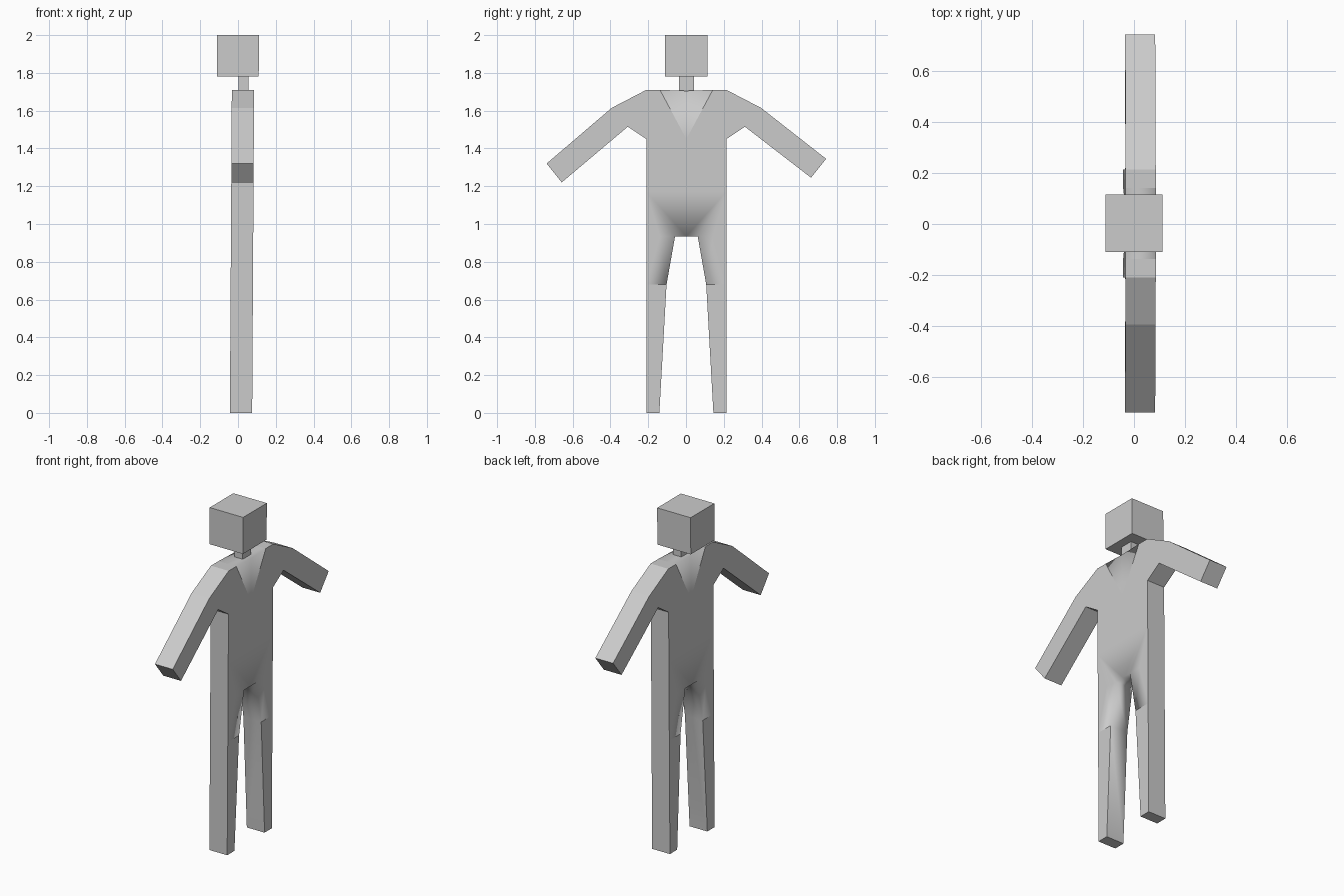
import bpy, bmesh

cube = bpy.data.objects.get("Cube")
if cube:
    bpy.data.objects.remove(cube)

GREY = (0.6, 0.6, 0.6, 1)
mat = bpy.data.materials.new("plain grey")
mat.use_nodes = True
mat.diffuse_color = GREY
mat.node_tree.nodes["Principled BSDF"].inputs["Base Color"].default_value = GREY


def lean(x, z):
    """Whole figure leans very slightly towards +x."""
    return x + 0.006 * (z - 1)


def finish(bm, name):
    bmesh.ops.recalc_face_normals(bm, faces=bm.faces)
    mesh = bpy.data.meshes.new(name)
    bm.to_mesh(mesh)
    bm.free()
    mesh.materials.append(mat)
    obj = bpy.data.objects.new(name, mesh)
    bpy.context.collection.objects.link(obj)
    return obj


def box(name, low, high):
    bm = bmesh.new()
    bmesh.ops.create_cube(bm, size=1)
    for v in bm.verts:
        x, y, z = (l + (h - l) * (c + 0.5) for l, h, c in zip(low, high, v.co))
        v.co = (lean(x, z), y, z)
    return finish(bm, name)


# Half outline of the flat body (y, z), from neck down the arm and leg to the crotch
half = {
    "a": (0, 1.705), "b": (0.14, 1.71), "c": (0.212, 1.71), "d": (0.395, 1.615),
    "e": (0.74, 1.32), "f": (0.66, 1.22), "g": (0.31, 1.515), "h": (0.212, 1.45),
    "i": (0.212, 1.17), "j": (0.212, 0.68), "k": (0.212, 0), "l": (0.143, 0),
    "m": (0.105, 0.68), "n": (0.06, 0.935), "o": (0, 0.935),
    "p": (0, 1.17), "q": (0, 1.45), "r": (0.14, 0.935),
}
rim = "abcdefghijklmno"
# chest, shoulder, arm, torso, hip, thigh and leg panels
panels = ["abq", "bchq", "cdgh", "defg", "qhip", "pirno", "ijr", "rjmn", "jklm"]
layers = (-0.037, 0.081)

bm = bmesh.new()
verts = {}


def vert(key, side, x):
    y, z = half[key]
    if side > 0 and key in "ef":
        z += 0.025
    tag = (key, side if y else 0, x)
    if tag not in verts:
        verts[tag] = bm.verts.new((lean(x, z), side * y + 0.002, z))
    return verts[tag]


for side in (-1, 1):
    for x in layers:
        for panel in panels:
            bm.faces.new([vert(k, side, x) for k in panel])
    for k1, k2 in zip(rim, rim[1:]):
        bm.faces.new([vert(k, side, x) for k, x in
                      zip((k1, k2, k2, k1), (layers[0],) * 2 + (layers[1],) * 2)])

# Smooth blends at neckline, crotch and inner thighs; other edges stay sharp
for f in bm.faces:
    f.smooth = True
for side in (-1, 1):
    sharp = [k1 + k2 for k1, k2 in zip(rim, rim[1:]) if k1 + k2 not in ("ab", "mn", "no")]
    sharp += ["jm", "bq"] + (["ir", "rn"] if side > 0 else [])
    for x in layers:
        for k1, k2 in sharp:
            edge = bm.edges.get((vert(k1, side, x), vert(k2, side, x)))
            if edge:
                edge.smooth = False
    for k in "bcdefghkl":
        bm.edges.get([vert(k, side, x) for x in layers]).smooth = False
finish(bm, "body")

# Neck and cube head
box("neck", (-0.002, -0.037, 1.69), (0.052, 0.042, 1.79))
box("head", (-0.117, -0.11, 1.78), (0.105, 0.115, 2.0))
